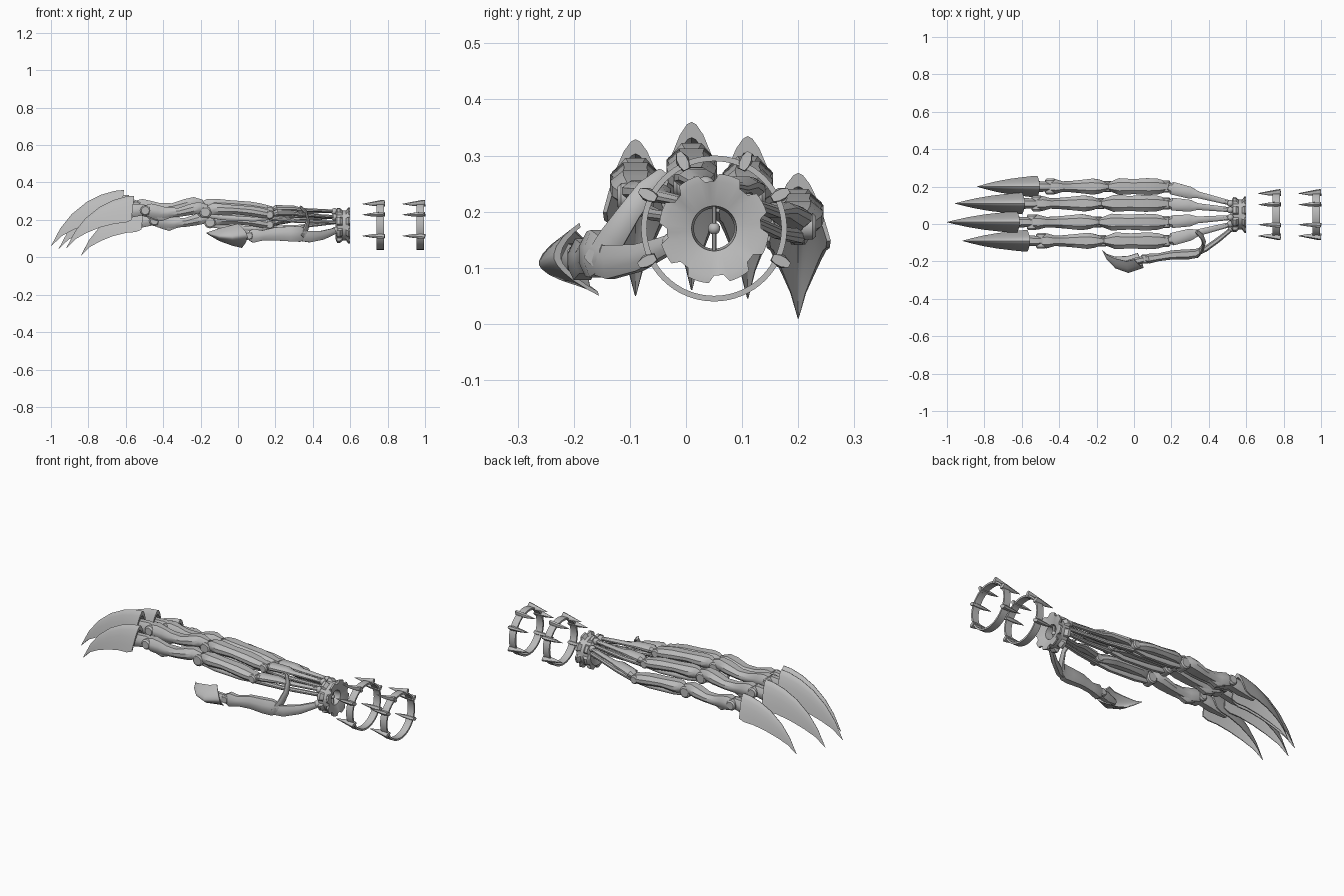
import bpy
import bmesh
import math
from mathutils import Vector

cube = bpy.data.objects.get("Cube")
if cube:
    bpy.data.objects.remove(cube)

steel = bpy.data.materials.new("grey steel")
steel.use_nodes = True
COLOUR = (0.5, 0.5, 0.5, 1)
steel.diffuse_color = COLOUR
steel.node_tree.nodes["Principled BSDF"].inputs["Base Color"].default_value = COLOUR


def finish(name, bm, angle=35):
    bmesh.ops.remove_doubles(bm, verts=bm.verts, dist=0.0001)
    bmesh.ops.recalc_face_normals(bm, faces=bm.faces)
    mesh = bpy.data.meshes.new(name)
    bm.to_mesh(mesh)
    bm.free()
    mesh.materials.append(steel)
    mesh.shade_smooth()
    mesh.set_sharp_from_angle(angle=math.radians(angle))
    obj = bpy.data.objects.new(name, mesh)
    bpy.context.collection.objects.link(obj)
    return obj


def skin(name, rings, closed=False, angle=35):
    """Join equal point rings into a solid; closed joins last to first."""
    bm = bmesh.new()
    rows = [[bm.verts.new(p) for p in ring] for ring in rings]
    n = len(rows[0])
    for a, b in zip(rows, rows[1:] + rows[:1] if closed else rows[1:]):
        for i in range(n):
            j = (i + 1) % n
            bm.faces.new((a[i], a[j], b[j], b[i]))
    if not closed:
        bm.faces.new(rows[0])
        bm.faces.new(rows[-1])
    return finish(name, bm, angle)


SECTION = [(-1, -.4), (-.6, -1), (.6, -1), (1, -.4), (1, .3), (.5, 1), (-.5, 1), (-1, .3)]


def bone(name, stations, up=(0, 0, 1)):
    """Bevelled bar through stations of (point, half width, half height)."""
    pts = [Vector(s[0]) for s in stations]
    rings = []
    for i, (p, hw, hh) in enumerate(stations):
        t = (pts[min(i + 1, len(pts) - 1)] - pts[max(i - 1, 0)]).normalized()
        side = t.cross(Vector(up)).normalized()
        top = side.cross(t)
        rings.append([pts[i] + side * hw * u + top * hh * v for u, v in SECTION])
    return skin(name, rings)


def claw(name, stations):
    """Hollow pointed shell through stations of (ridge, left edge, right edge)."""
    rings = []
    steps = [-1, -.8, -.55, -.3, -.1, 0, .1, .3, .55, .8, 1]
    for ridge, left, right in stations:
        ridge, left, right = Vector(ridge), Vector(left), Vector(right)
        mid = (left + right) / 2

        def arch(t, inset):
            edge = left if t < 0 else right
            drop = abs(t) ** 1.5
            top = ridge.lerp(mid, inset)
            return top + (mid - top) * drop + (edge - mid) * abs(t) ** .85 * (1 - inset * .6)
        rings.append([arch(t, 0) for t in steps] + [arch(t, .2) for t in reversed(steps)])
    return skin(name, rings, angle=40)


def pin(name, centre, radius, width):
    """Hinge barrel lying across the finger."""
    rings = []
    for y, r in ((-1, .75), (-.8, 1), (.8, 1), (1, .75)):
        rings.append([Vector(centre) + Vector((radius * r * math.cos(a), y * width, radius * r * math.sin(a)))
                      for a in (math.tau * k / 20 for k in range(20))])
    return skin(name, rings)


def ball(name, centre, radius):
    bm = bmesh.new()
    bmesh.ops.create_uvsphere(bm, u_segments=16, v_segments=10, radius=radius)
    bmesh.ops.translate(bm, verts=bm.verts, vec=centre)
    return finish(name, bm, 60)


AXIS_Y, AXIS_Z = .05, .17


def around(x, r, a):
    return Vector((x, AXIS_Y + r * math.cos(a), AXIS_Z + r * math.sin(a)))


def lathe(name, profile, segments, radius_rule=lambda r, k: r):
    """Turn a closed (x, radius) profile about the forearm axis."""
    rings = [[around(x, radius_rule(r, k), math.tau * k / segments) for x, r in profile]
             for k in range(segments)]
    return skin(name, rings, closed=True)


# Finger shapes in the middle finger's own plane
CLAW = [(-.61, .36, -.625, .22, .058), (-.66, .355, -.66, .205, .056), (-.73, .335, -.72, .2, .05),
        (-.81, .295, -.8, .18, .041), (-.89, .23, -.88, .148, .028),
        (-.95, .155, -.945, .112, .014), (-1, .06, -.998, .06, .001)]
MIDDLE = [(-.54, .275, .036, .03), (-.515, .275, .04, .037), (-.47, .266, .028, .036),
          (-.42, .263, .03, .027), (-.35, .265, .036, .024), (-.28, .282, .043, .03),
          (-.235, .292, .036, .03), (-.19, .285, .018, .022)]
KNUCKLE_BONE = [(-.19, .275, .018, .022), (-.16, .283, .03, .03), (-.12, .283, .045, .03),
                (-.03, .28, .04, .024), (.06, .272, .045, .026), (.12, .262, .042, .026), (.18, .25, .026, .022)]

# name, y, reach scale, tip height, y and z of the wrist joint
FINGERS = [("index", -.09, .93, .05, .0, .215), ("middle", .01, 1, .06, .035, .245),
           ("ring", .11, .965, .045, .075, .245), ("little", .2, .863, .01, .11, .215)]

for label, y, s, tip, wrist_y, wrist_z in FINGERS:
    def place(x, z, dy=0):
        return Vector((.17 + s * (x - .17), y + dy, tip + s * (z - .06)))

    # Claw with its core and hinge
    claw(label + "_claw", [(place(x, z), place(ex, ez, -w), place(ex, ez, w)) for x, z, ex, ez, w in CLAW])
    bone(label + "_claw_core", [(place(-.74, .24), .012, .015), (place(-.64, .27), .03, .035),
                                (place(-.56, .28), .026, .03), (place(-.52, .275), .02, .02)])
    pin(label + "_claw_hinge", place(-.545, .275), .028, .042)
    # Middle and knuckle bones
    bone(label + "_middle_bone", [(place(x, z), w, h) for x, z, w, h in MIDDLE])
    bone(label + "_middle_spur", [(place(-.5, .25), .02, .02), (place(-.455, .235), .02, .02),
                                  (place(-.38, .255), .012, .012)])
    pin(label + "_knuckle", place(-.2, .265), .032, .03)
    bone(label + "_knuckle_bone", [(place(x, z), w, h) for x, z, w, h in KNUCKLE_BONE])
    bone(label + "_under_rod", [(place(-.19, .25), .012, .014), (place(-.1, .235), .014, .014),
                                (place(.08, .225), .012, .012), (place(.18, .24), .014, .016)])
    # Hand bones running in to the wrist
    start, end = place(.17, .25), Vector((.525, wrist_y, wrist_z))
    pin(label + "_base_hinge", start, .024, .032)
    bone(label + "_hand_plate", [(start.lerp(end, t) + Vector((0, 0, lift)), w, h) for t, lift, w, h in
                                 ((.02, .0, .012, .012), (.1, .012, .034, .018), (.36, .014, .032, .014),
                                  (.48, .006, .018, .01), (.98, .002, .013, .008))])
    drop = Vector((0, 0, -.028))
    bone(label + "_hand_rod", [(start + drop * .6, .013, .013), (start.lerp(end, .4) + drop, .012, .01),
                               (end + drop, .01, .009)])
    ball(label + "_wrist_ball", end + Vector((-.01, 0, 0)), .018)

# Thumb claw
claw("thumb_claw", [((.05, -.235, .115), (.0, -.19, .18), (.02, -.155, .05)),
                    ((-.03, -.262, .105), (-.04, -.2, .17), (-.03, -.17, .062)),
                    ((-.1, -.237, .11), (-.1, -.185, .155), (-.1, -.175, .087)),
                    ((-.145, -.19, .122), (-.145, -.165, .14), (-.145, -.16, .113)),
                    ((-.17, -.14, .13), (-.17, -.139, .131), (-.17, -.139, .129))])
bone("thumb_claw_core", [((-.05, -.21, .115), .012, .015), ((.01, -.2, .115), .02, .028),
                         ((.05, -.19, .115), .018, .022)])
pin("thumb_hinge", (.06, -.187, .115), .022, .024)
# Thumb bones
bone("thumb_bone", [((.06, -.187, .115), .018, .025), ((.08, -.185, .115), .026, .037),
                    ((.13, -.178, .117), .021, .027), ((.2, -.166, .125), .024, .035),
                    ((.28, -.163, .125), .028, .04), ((.33, -.158, .125), .024, .042),
                    ((.36, -.14, .125), .016, .025)])
bone("thumb_hand_bone", [((.32, -.165, .115), .012, .025), ((.38, -.135, .11), .015, .03),
                         ((.45, -.085, .118), .014, .024), ((.5, -.045, .135), .012, .018),
                         ((.54, -.01, .15), .012, .014)])
bone("thumb_arch", [((.335, -.04, .268), .012, .006), ((.365, -.07, .24), .018, .007),
                    ((.375, -.1, .2), .02, .008), ((.365, -.13, .155), .024, .01),
                    ((.34, -.16, .105), .026, .012)], up=(1, 0, .3))
ball("thumb_wrist_ball", (.52, -.025, .145), .018)

# Wrist collar with notched rims
def notch(r, k):
    return r - .014 if r > .085 and k % 8 in (0, 1, 2) else r


lathe("wrist_collar", [(.52, .07), (.53, .094), (.545, .094), (.56, .08), (.578, .08), (.59, .098),
                       (.6, .098), (.6, .084), (.585, .04), (.53, .036)], 64, notch)
bone("wrist_spoke", [((.565, AXIS_Y, AXIS_Z - .042), .004, .006), ((.565, AXIS_Y, AXIS_Z + .042), .004, .006)],
     up=(1, 0, 0))
ball("wrist_hub", (.565, AXIS_Y, AXIS_Z), .011)

# Forearm cuffs with spikes
for label, x in (("front", .665), ("rear", .88)):
    lathe(label + "_cuff", [(x + .075, .12), (x + .075, .13), (x + .115, .13), (x + .115, .12)], 64)
    for n, degrees in enumerate((-26, 27, 65, 115, 153, 206)):
        a = math.radians(degrees)
        out = Vector((0, math.cos(a), math.sin(a)))
        bone(f"{label}_cuff_spike_{n + 1}", [(around(x, .127, a), .001, .001), (around(x + .05, .128, a), .009, .009),
                                             (around(x + .1, .131, a), .012, .016),
                                             (around(x + .12, .133, a), .009, .017)], up=out)
